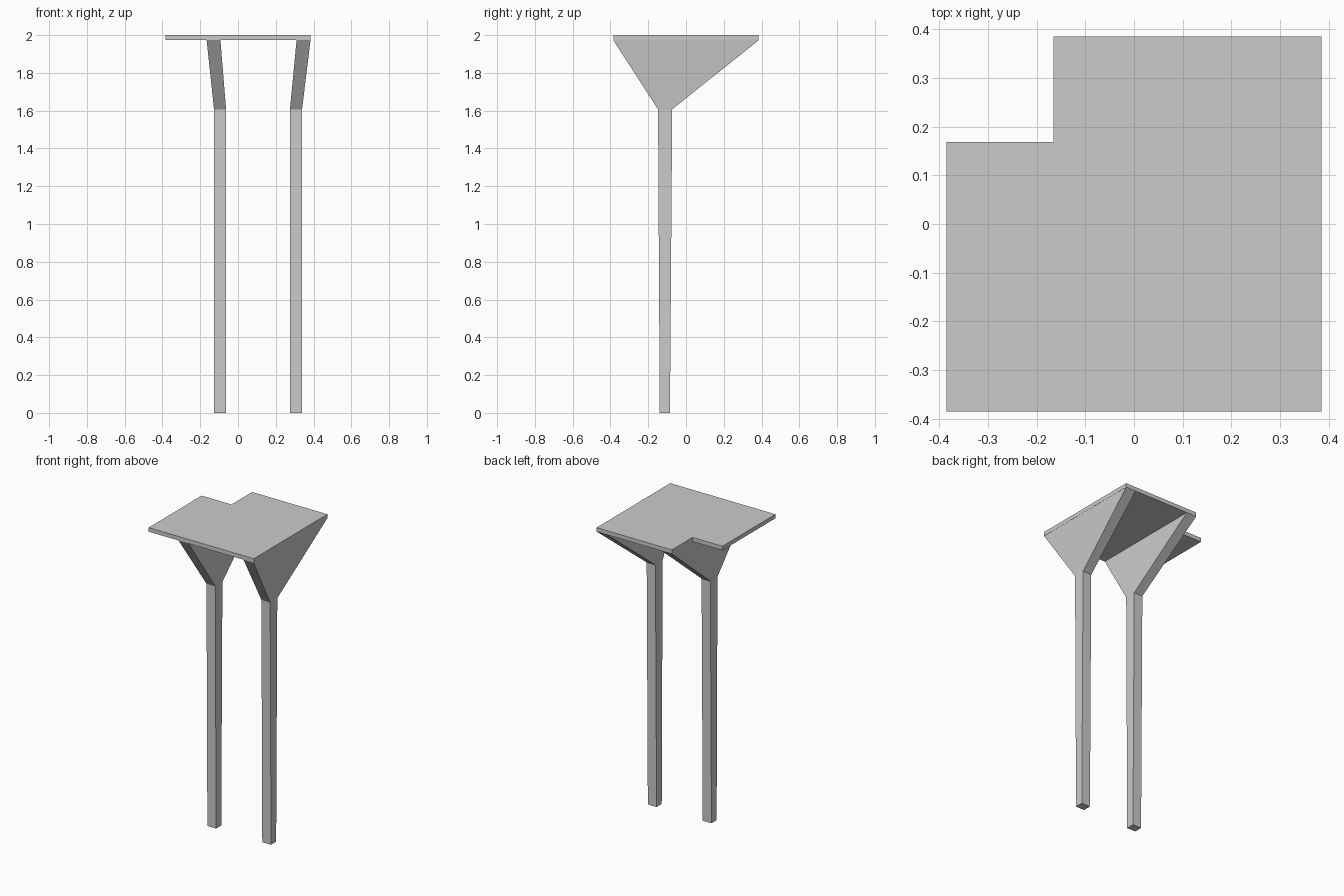
import bpy, bmesh

if "Cube" in bpy.data.objects:
    bpy.data.objects.remove(bpy.data.objects["Cube"])

def loft(name, rings):
    """Skin a solid through a stack of equal-length vertex rings."""
    bm = bmesh.new()
    vs = [[bm.verts.new(p) for p in r] for r in rings]
    n = len(rings[0])
    for a, b in zip(vs, vs[1:]):
        for i in range(n):
            j = (i + 1) % n
            bm.faces.new((a[i], a[j], b[j], b[i]))
    bm.faces.new(vs[0][::-1])
    bm.faces.new(vs[-1])
    bmesh.ops.recalc_face_normals(bm, faces=bm.faces)
    me = bpy.data.meshes.new(name)
    bm.to_mesh(me)
    bm.free()
    ob = bpy.data.objects.new(name, me)
    bpy.context.collection.objects.link(ob)
    return ob

def rect(x0, x1, y0, y1, z):
    return [(x0, y0, z), (x1, y0, z), (x1, y1, z), (x0, y1, z)]

H, EDGE, Z_PLATE, Z_FLARE = 2.0, 0.385, 1.973, 1.607

# L-shaped top plate
outline = [(-EDGE, -EDGE), (EDGE, -EDGE), (EDGE, EDGE),
           (-0.166, EDGE), (-0.166, 0.169), (-EDGE, 0.169)]
loft("top_plate", [[(x, y, z) for x, y in outline] for z in (Z_PLATE, H)])

# Posts: slightly tapered shaft, then a bracket fanning out under the plate
posts = {"left_post": ((-0.127, -0.063), (-0.166, -0.093)),
         "right_post": ((0.275, 0.339), (0.31, 0.384))}
for name, (shaft, top) in posts.items():
    loft(name, [rect(*shaft, -0.139, -0.085, 0),
                rect(*shaft, -0.148, -0.073, Z_FLARE),
                rect(*top, -EDGE, EDGE, Z_PLATE)])
